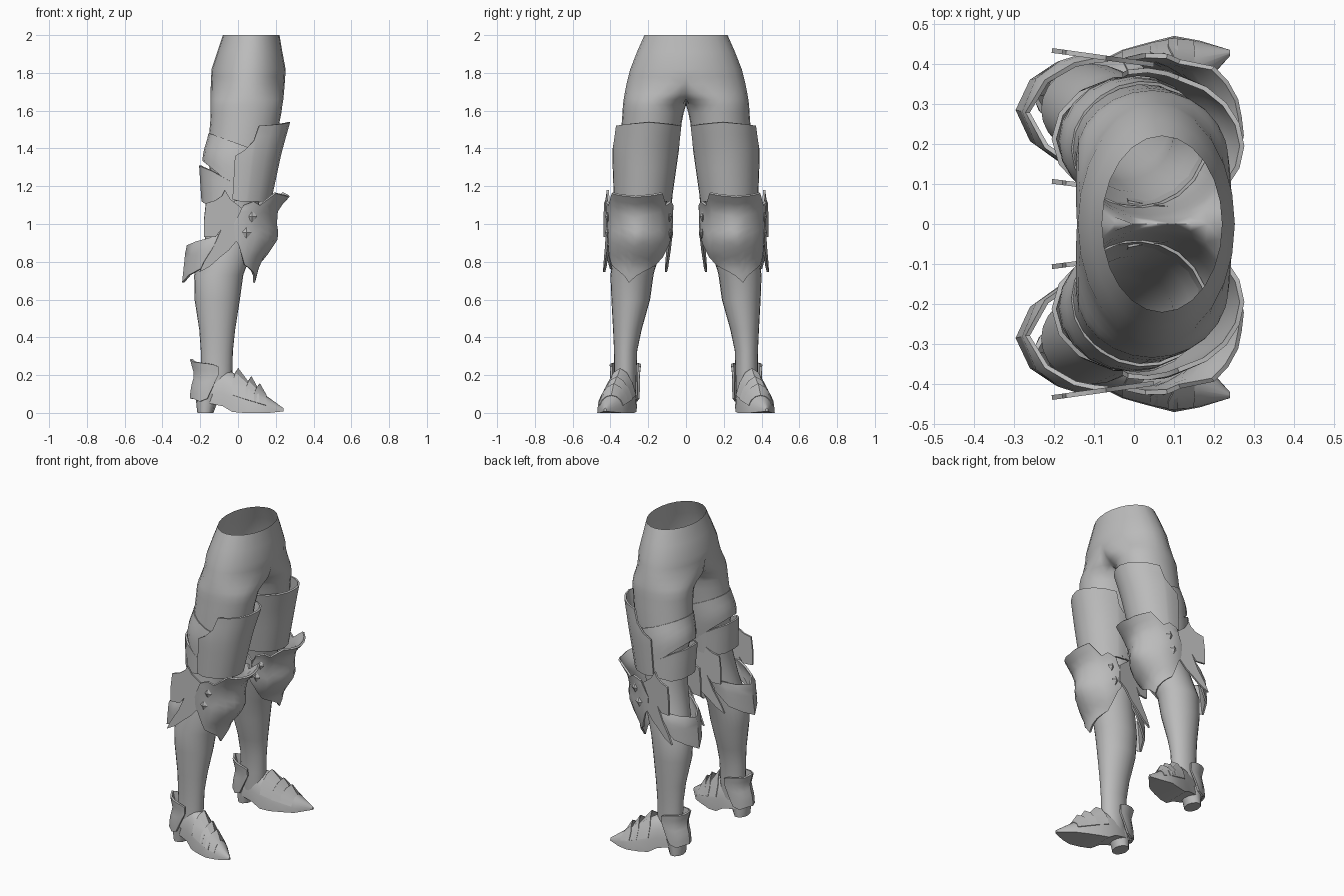
import bpy, bmesh, math

if "Cube" in bpy.data.objects:
    bpy.data.objects.remove(bpy.data.objects["Cube"])

steel = bpy.data.materials.new("grey_steel")
steel.diffuse_color = (0.5, 0.5, 0.5, 1)
steel.use_nodes = True
steel.node_tree.nodes["Principled BSDF"].inputs["Base Color"].default_value = steel.diffuse_color


def finish(name, bm, thick=0.0, angle=40):
    """Turn a bmesh for the +y leg into a mirrored, optionally thickened object."""
    me = bpy.data.meshes.new(name)
    bm.to_mesh(me)
    bm.free()
    me.materials.append(steel)
    ob = bpy.data.objects.new(name, me)
    bpy.context.collection.objects.link(ob)
    bpy.ops.object.select_all(action='DESELECT')
    ob.select_set(True)
    bpy.context.view_layer.objects.active = ob
    if thick:
        s = ob.modifiers.new("Thickness", 'SOLIDIFY')
        s.thickness, s.offset = thick, 0
        bpy.ops.object.modifier_apply(modifier=s.name)
    bpy.ops.object.shade_smooth_by_angle(angle=math.radians(angle))
    m = ob.modifiers.new("Mirror", 'MIRROR')
    m.use_axis = (False, True, False)
    m.merge_threshold = 0.0005
    return ob


def section(table, t):
    """Interpolate rows (t, min_a, max_a, min_b, max_b), sorted by t."""
    t = min(max(t, table[0][0]), table[-1][0])
    for lo, hi in zip(table, table[1:]):
        if t <= hi[0]:
            f = (t - lo[0]) / (hi[0] - lo[0])
            return [l + (h - l) * f for l, h in zip(lo[1:], hi[1:])]


def around(table, z, deg):
    """Point on a horizontal oval section; 0 is the front, 90 the outer side."""
    x0, x1, y0, y1 = section(table, z)
    a = math.radians(deg)
    return ((x0 + x1) / 2 + (x1 - x0) / 2 * math.cos(a),
            (y0 + y1) / 2 + (y1 - y0) / 2 * math.sin(a), z)


def grid_faces(bm, rows, closed):
    n = len(rows[0])
    for r, s in zip(rows, rows[1:]):
        for j in range(n if closed else n - 1):
            k = (j + 1) % n
            bm.faces.new((r[j], r[k], s[k], s[j]))


def loft(name, table, sides=24, caps=False):
    bm = bmesh.new()
    rows = []
    for row in table:
        pts = [around(table, row[0], 360 * j / sides) for j in range(sides)]
        rows.append([bm.verts.new((x, max(y, 0), z)) for x, y, z in pts])
    grid_faces(bm, rows, True)
    if caps:
        bm.faces.new(rows[0][::-1])
        bm.faces.new(rows[-1])
    # drop the hidden wall on the middle plane
    wall = [f for f in bm.faces if all(v.co.y < 1e-5 for v in f.verts)]
    bmesh.ops.delete(bm, geom=wall, context='FACES')
    return finish(name, bm, 0, 60)


def plate(name, table, columns, rows=7, thick=0.012, bulge=None):
    """Curved plate: columns of (degrees, bottom z, top z) on an oval profile."""
    bm = bmesh.new()
    grid = [[bm.verts.new(around(table, zb + (zt - zb) * r / rows, d))
             for d, zb, zt in columns] for r in range(rows + 1)]
    grid_faces(bm, grid, False)
    if bulge:
        y, z, ry, rz, height = bulge
        for v in bm.verts:
            v.co.x += height * math.exp(-((v.co.y - y) / ry) ** 2 - ((v.co.z - z) / rz) ** 2)
    return finish(name, bm, thick)


def both_sides(half, middle=0):
    """Extend columns given on the outer side to the inner side."""
    other = [(2 * middle - d, b, t) for d, b, t in half if d != middle]
    return sorted(half + other)


# Trousers and legs, open at the waist
loft("legs", [
    (0.10, -.19, -.04, .265, .385), (0.22, -.195, -.03, .262, .38),
    (0.33, -.197, -.027, .258, .381), (0.44, -.205, -.015, .235, .386),
    (0.60, -.23, .01, .19, .395), (0.73, -.232, .028, .172, .40),
    (0.90, -.18, .09, .13, .375),
    (1.05, -.15, .10, .11, .355), (1.25, -.14, .14, .08, .35),
    (1.36, -.165, .19, .05, .35), (1.45, -.155, .21, .035, .345),
    (1.54, -.147, .22, .022, .34), (1.59, -.145, .23, .012, .336),
    (1.63, -.145, .235, -.004, .334), (1.66, -.145, .24, -.06, .33),
    (1.69, -.145, .243, -.15, .325), (1.74, -.144, .247, -.27, .315),
    (1.78, -.142, .25, -.305, .305), (1.82, -.14, .252, -.295, .295),
    (1.91, -.11, .235, -.26, .26), (2.00, -.08, .22, -.22, .22)])

# Sloping trouser cuff and the strap behind the thigh
cuff = [(1.12, -.16, .15, .08, .365), (1.33, -.185, .175, .05, .365),
        (1.38, -.18, .185, .045, .36), (1.46, -.156, .205, .036, .345),
        (1.56, -.14, .205, .03, .33)]
slope = [(d, max(1.13, 1.335 - .157 * (1 + math.cos(math.radians(d)))),
          1.42 - .06 * math.cos(math.radians(d))) for d in range(0, 361, 18)]
plate("thigh_cuff", cuff, slope, 5, .008)
plate("thigh_strap", [(1.08, -.185, .15, .08, .365), (1.31, -.2, .165, .065, .36)],
      both_sides([(75, 1.13, 1.2), (100, 1.115, 1.23), (130, 1.10, 1.28),
                  (155, 1.11, 1.30), (180, 1.12, 1.31)], 180), 4)

# Flared thigh plate with stepped sides
thigh = [(1.10, -.15, .165, .085, .375), (1.38, -.16, .225, .045, .385),
         (1.54, -.16, .27, .02, .37)]
plate("thigh_plate", thigh, both_sides(
    [(0, 1.12, 1.54), (18, 1.12, 1.535), (36, 1.12, 1.53), (54, 1.12, 1.525),
     (74, 1.12, 1.52), (78, 1.12, 1.44), (90, 1.12, 1.39), (104, 1.13, 1.36)]))

# Knee plate with crown, pointed hem and a swelling over the kneecap
knee = [(0.69, -.14, .085, .17, .40), (0.79, -.15, .11, .13, .40),
        (0.85, -.15, .155, .10, .405), (0.92, -.15, .185, .085, .41),
        (1.00, -.15, .18, .075, .415), (1.08, -.15, .205, .07, .42),
        (1.17, -.14, .29, .055, .425)]
plate("knee_plate", knee, both_sides(
    [(8, .69, 1.145), (22, .725, 1.15), (38, .75, 1.155), (54, .77, 1.165),
     (66, .785, 1.10), (80, .83, 1.12), (93, .89, 1.10), (102, .92, 1.0)], 8), 12,
    bulge=(.265, .96, .075, .09, .026))

# Diamond studs on the sides of the knee plate
bm = bmesh.new()
for z, d in ((1.04, 72), (.955, 80), (1.04, -62), (.955, -70)):
    x, y, z = around(knee, z, d)
    y += .006 if d > 0 else -.006
    made = bmesh.ops.create_uvsphere(bm, u_segments=4, v_segments=2, radius=1)
    bmesh.ops.scale(bm, vec=(.027, .013, .032), verts=made['verts'])
    bmesh.ops.translate(bm, vec=(x, y, z), verts=made['verts'])
finish("knee_studs", bm, 0, 5)

# Swept wings beside the knee, bowed around the leg
wing = [(-.07, 1.18), (-.04, 1.13), (.0, 1.10), (.05, 1.06), (.05, .95),
        (.0, .92), (-.05, .86), (-.10, .82), (-.15, .775), (-.205, .745),
        (-.18, .80), (-.13, .88), (-.09, .97), (-.12, .93), (-.18, .93),
        (-.18, 1.02), (-.17, 1.11), (-.12, 1.125), (-.085, 1.15)]
for name, y, lean in (("outer_wing", .405, -.14), ("inner_wing", .08, -.13)):
    bm = bmesh.new()
    bm.faces.new([bm.verts.new((x, y + lean * x, z)) for x, z in wing])
    finish(name, bm, .012)

# Guard behind the calf, creased to a point at the back
plate("calf_guard", [(.69, -.29, .05, .16, .41), (.88, -.27, .07, .14, .42),
                     (.96, -.20, .09, .12, .41)],
      both_sides([(92, .86, .95), (104, .82, .945), (118, .765, .925),
                  (145, .73, .905), (180, .69, .885)], 180), 5)

# Boot: pointed foot lofted from heel to toe
foot = [(-.215, .29, .365, .06, .15), (-.15, .265, .39, .05, .21),
        (-.08, .26, .41, .035, .225), (-.03, .262, .435, .005, .215),
        (.03, .275, .452, 0, .175), (.10, .305, .47, 0, .125),
        (.165, .337, .458, 0, .08), (.24, .42, .435, .008, .025)]


def arch(x, n=10, grow=0.0):
    y0, y1, z0, z1 = section(foot, x)
    pts = []
    for j in range(n + 1):
        a = math.pi * j / n
        pts.append((x, (y0 + y1) / 2 + ((y1 - y0) / 2 + grow) * math.cos(a),
                    z0 + (z1 - z0 + grow) * math.sin(a) ** .9))
    return pts


bm = bmesh.new()
rows = [[bm.verts.new(p) for p in arch(r[0])] for r in foot]
grid_faces(bm, rows, True)
for end in (rows[0], rows[-1]):
    bm.faces.new(end)
bmesh.ops.recalc_face_normals(bm, faces=bm.faces)
finish("foot", bm)

loft("boot_heel", [(0, -.215, -.13, .27, .39), (.04, -.22, -.115, .268, .392),
                   (.10, -.225, -.08, .265, .395)], 10, True)

# Overlapping lames over the instep, each with a raised point at the ridge
bm = bmesh.new()
for start, end, lift in ((-.03, .06, .018), (.04, .11, .022), (.085, .15, .016)):
    back, front = arch(start, 8, .003), arch(end, 8, .002)
    rows = []
    for pts, k in ((back, 1), (front, 0)):
        peak = [max(0, 1 - abs(j - 4) / 2) for j in range(9)]
        rows.append([bm.verts.new((x + .03 * p * k, y, z + lift * p * k))
                     for (x, y, z), p in zip(pts, peak)][1:-1])
    grid_faces(bm, rows, False)
bmesh.ops.recalc_face_normals(bm, faces=bm.faces)
finish("instep_lames", bm, .004, 30)

# Flared guard around the back of the ankle
plate("ankle_guard", [(.06, -.25, -.02, .25, .40), (.13, -.245, -.02, .25, .40),
                      (.20, -.225, -.02, .25, .395), (.29, -.25, .0, .24, .40)],
      both_sides([(80, .20, .245), (92, .13, .255), (104, .075, .26),
                  (125, .06, .265), (150, .075, .27), (180, .075, .285)], 180), 6)
